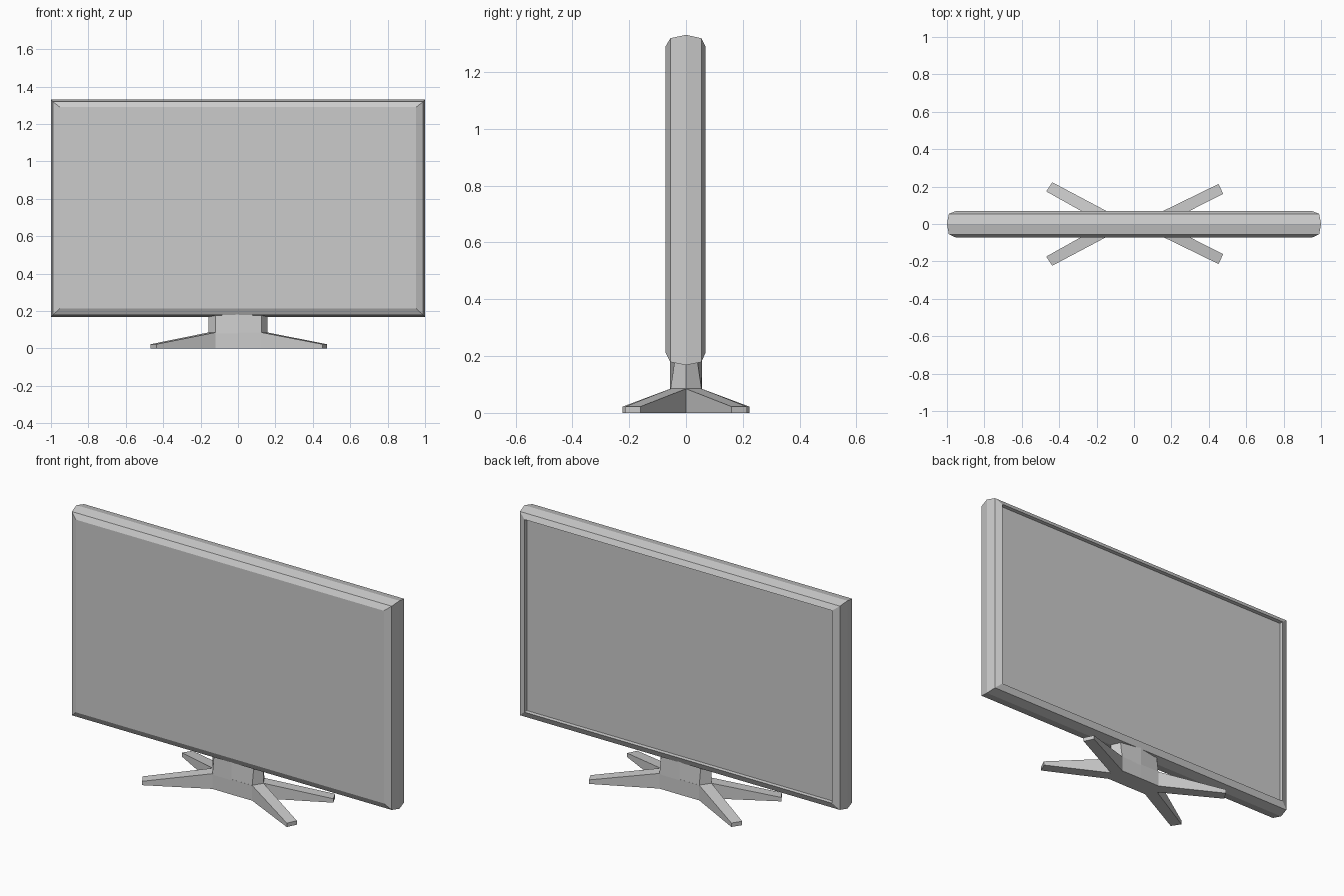
import bpy
import bmesh

if "Cube" in bpy.data.objects:
    bpy.data.objects.remove(bpy.data.objects["Cube"])


def make_object(name, bm):
    bmesh.ops.recalc_face_normals(bm, faces=bm.faces)
    mesh = bpy.data.meshes.new(name)
    bm.to_mesh(mesh)
    bm.free()
    obj = bpy.data.objects.new(name, mesh)
    bpy.context.collection.objects.link(obj)
    return obj


def loft(name, rings):
    """Skin a list of closed point rings and cap both ends."""
    bm = bmesh.new()
    loops = [[bm.verts.new(p) for p in ring] for ring in rings]
    for a, b in zip(loops, loops[1:]):
        for i in range(len(a)):
            j = (i + 1) % len(a)
            bm.faces.new((a[i], a[j], b[j], b[i]))
    bm.faces.new(loops[0])
    bm.faces.new(loops[-1])
    return make_object(name, bm)


# Screen housing: bevelled slab from front to back, ending in a shallow rear recess
# (half width, bottom, top, depth position)
sections = [
    (0.953, 0.212, 1.290, -0.072),
    (0.990, 0.179, 1.319, -0.055),
    (1.000, 0.168, 1.331, 0.000),
    (0.990, 0.179, 1.319, 0.054),
    (0.953, 0.212, 1.290, 0.069),
    (0.951, 0.214, 1.288, 0.049),
]
loft("screen_housing",
     [[(-w, y, b), (w, y, b), (w, y, t), (-w, y, t)] for w, b, t, y in sections])


# Stand neck: short column flaring slightly at the base
def neck_ring(corner_y, z):
    return [(-0.158, 0, z), (-0.12, -corner_y, z), (0, -0.056, z), (0.126, -corner_y, z),
            (0.158, 0, z), (0.126, corner_y, z), (0, 0.056, z), (-0.12, corner_y, z)]


loft("stand_neck", [neck_ring(0.055, 0.08), neck_ring(0.039, 0.19)])

# Stand base hub
loft("stand_hub", [neck_ring(0.055, 0.0), neck_ring(0.055, 0.085)])

# Four tapering legs: hub side point, hub corner, outer tip, inner tip
HUB_H, TIP_H = 0.085, 0.022
plans = {
    "left": [(-0.158, 0), (-0.12, 0.055), (-0.437, 0.223), (-0.469, 0.174)],
    "right": [(0.158, 0), (0.126, 0.055), (0.452, 0.214), (0.477, 0.161)],
}
for side, plan in plans.items():
    for end, s in (("front", -1), ("back", 1)):
        heights = (HUB_H, HUB_H, TIP_H, TIP_H)
        low = [(x, s * y, 0) for x, y in plan]
        high = [(x, s * y, h) for (x, y), h in zip(plan, heights)]
        loft(f"{end}_{side}_leg", [low, high])
